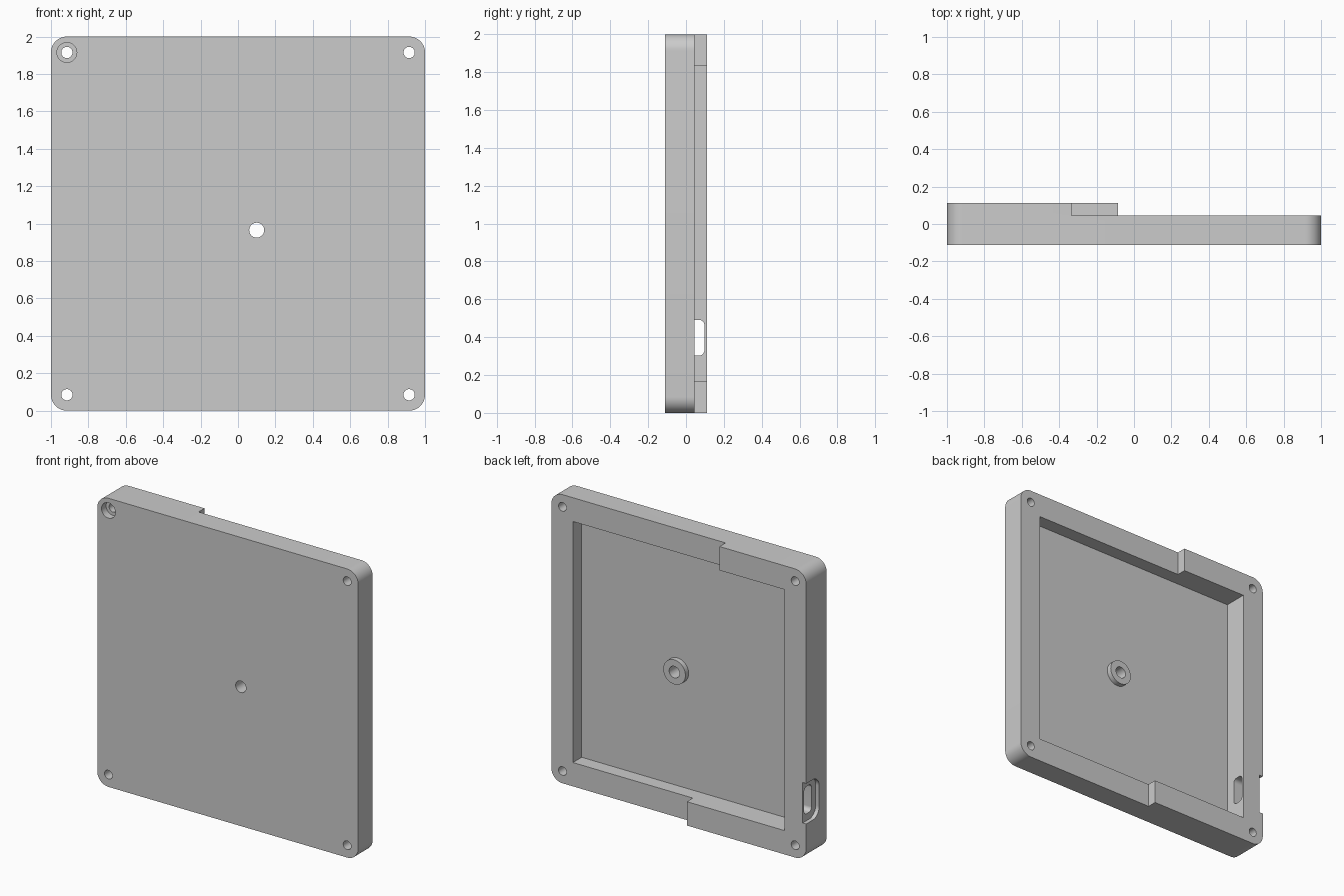
import bpy
import bmesh
import math

default = bpy.data.objects.get("Cube")
if default:
    bpy.data.objects.remove(default, do_unlink=True)

FRONT, BACK, STEP, FLOOR = -0.112, 0.112, 0.046, -0.05
INNER = 0.835
HOLE = 0.915

grey = bpy.data.materials.new("plain_grey")
grey.use_nodes = True
grey.diffuse_color = (0.6, 0.6, 0.6, 1)
grey.node_tree.nodes["Principled BSDF"].inputs["Base Color"].default_value = (0.6, 0.6, 0.6, 1)


def prism(name, u, v, depth, radius=0, axis="y"):
    """Rounded rectangle (u, v ranges) extruded over the depth range along an axis."""
    outline = []
    corners = [(u[1], v[1], -1, -1), (u[0], v[1], 1, -1), (u[0], v[0], 1, 1), (u[1], v[0], -1, 1)]
    steps = 12 if radius else 0
    for i, (cu, cv, su, sv) in enumerate(corners):
        for k in range(steps + 1):
            a = math.pi / 2 * (i + k / max(steps, 1))
            outline.append((cu + radius * (su + math.cos(a) * (radius > 0)),
                            cv + radius * (sv + math.sin(a) * (radius > 0))))
    bm = bmesh.new()

    def place(p, d):
        return (p[0], d, p[1]) if axis == "y" else (d, p[0], p[1])

    rings = [[bm.verts.new(place(p, d)) for p in outline] for d in depth]
    n = len(outline)
    for ring in rings:
        bm.faces.new(ring)
    for i in range(n):
        j = (i + 1) % n
        bm.faces.new((rings[0][i], rings[0][j], rings[1][j], rings[1][i]))
    bmesh.ops.remove_doubles(bm, verts=bm.verts, dist=1e-5)
    bmesh.ops.recalc_face_normals(bm, faces=bm.faces)
    mesh = bpy.data.meshes.new(name)
    bm.to_mesh(mesh)
    bm.free()
    mesh.materials.append(grey)
    obj = bpy.data.objects.new(name, mesh)
    bpy.context.collection.objects.link(obj)
    return obj


def cylinder(name, x, z, r, depth):
    return prism(name, (x - r, x + r), (z - r, z + r), depth, r)


def combine(target, tool, operation="DIFFERENCE"):
    mod = target.modifiers.new(tool.name, "BOOLEAN")
    mod.operation = operation
    mod.solver = "EXACT"
    mod.object = tool
    bpy.context.view_layer.objects.active = target
    bpy.ops.object.modifier_apply(modifier=mod.name)
    bpy.data.objects.remove(tool, do_unlink=True)


# Main shell with rounded corners
shell = prism("case_shell", (-1, 1), (0, 2), (FRONT, BACK), 0.085)

# Cavity and the lowered part of the rim
combine(shell, prism("cavity", (-INNER, INNER), (1 - INNER, 1 + INNER), (FLOOR, 0.3)))
combine(shell, prism("upper_rim_step", (-0.335, 1.2), (1, 2.2), (STEP, 0.3)))
combine(shell, prism("lower_rim_step", (-0.085, 1.2), (-0.2, 1), (STEP, 0.3)))

# Central boss with a through hole
combine(shell, cylinder("boss", 0.1, 0.965, 0.085, (FLOOR - 0.03, FLOOR + 0.035)), "UNION")
combine(shell, cylinder("boss_hole", 0.1, 0.965, 0.04, (-0.3, 0.3)))

# Corner screw holes, one counterbored at the front
for sx in (-1, 1):
    for sz in (-1, 1):
        combine(shell, cylinder("screw_hole", sx * HOLE, 1 + sz * HOLE, 0.03, (-0.3, 0.3)))
combine(shell, cylinder("counterbore", -HOLE, 1 + HOLE, 0.053, (-0.3, FRONT + 0.05)))

# Connector slot in the side wall, with an outer recess
combine(shell, prism("port_recess", (-0.03, 0.22), (0.255, 0.535), (-1.1, -0.973), 0.07, "x"))
combine(shell, prism("port_slot", (0.015, 0.097), (0.303, 0.492), (-1.2, -0.7), 0.028, "x"))

# Smooth round surfaces, keep edges sharp
bpy.ops.object.select_all(action="DESELECT")
shell.select_set(True)
bpy.context.view_layer.objects.active = shell
bpy.ops.object.shade_smooth_by_angle(angle=math.radians(30))
